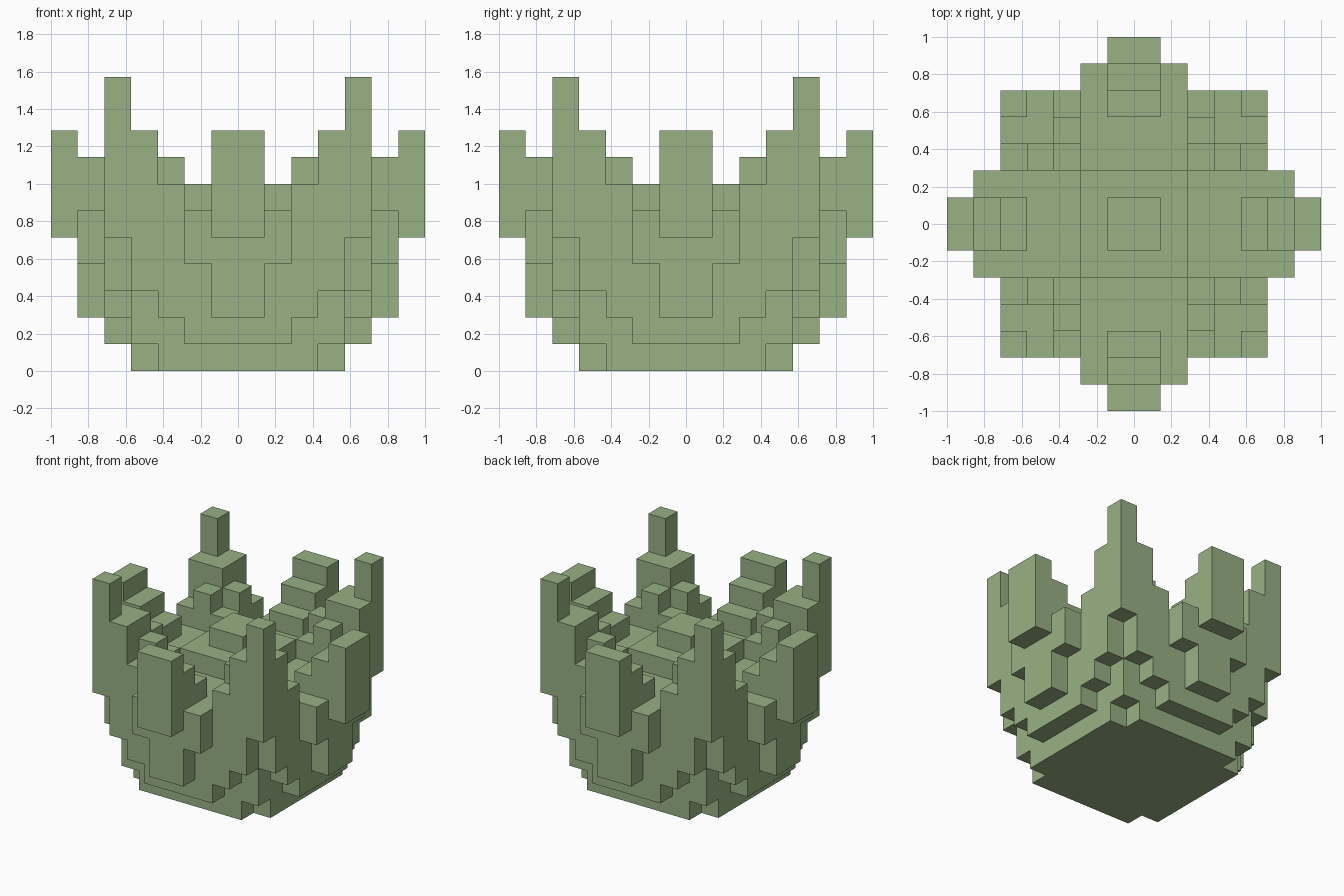
import bpy
import bmesh
from itertools import product
from mathutils import Vector

UNIT = 1 / 7  # edge length of one block

default_cube = bpy.data.objects.get("Cube")
if default_cube:
    bpy.data.objects.remove(default_cube, do_unlink=True)

# Blocks of one eighth of the plan: x range, y range, z range in block units
PARTS = {
    "body": ((0, 4), (0, 3), (0, 6)),
    "centre_step": ((0, 2), (0, 2), (6, 7)),
    "centre_knob": ((0, 1), (0, 1), (7, 8)),
    "inner_corner": ((2, 3), (2, 3), (6, 7)),
    "corner_step": ((2, 3), (3, 4), (6, 8)),
    "corner_post": ((3, 4), (3, 4), (1, 9)),
    "corner_side": ((3, 4), (4, 5), (3, 9)),
    "corner_tower": ((4, 5), (4, 5), (5, 11)),
    "corner_flank": ((2, 3), (4, 5), (2, 7)),
    "side_wall": ((0, 2), (4, 5), (1, 6)),
    "petal_foot": ((0, 1), (4, 5), (6, 7)),
    "petal_middle": ((0, 1), (5, 6), (2, 8)),
    "petal_flank": ((1, 2), (5, 6), (4, 6)),
    "petal_tip": ((0, 1), (6, 7), (5, 9)),
}


def filled_cells(parts):
    """Mirror every part over both axes and the diagonal."""
    cells = set()
    for ranges in parts.values():
        for x, y, z in product(*(range(*r) for r in ranges)):
            for a, b in ((x, y), (y, x)):
                for u, v in product((a, -a - 1), (b, -b - 1)):
                    cells.add((u, v, z))
    return cells


def skin(cells, name, material):
    """Make one mesh from the exposed sides of the cells."""
    bm = bmesh.new()
    corners = {}

    def corner(p):
        key = tuple(round(c) for c in p)
        if key not in corners:
            corners[key] = bm.verts.new(Vector(key) * UNIT)
        return corners[key]

    for cell in cells:
        for axis, side in product(range(3), (0, 1)):
            step = Vector((0, 0, 0))
            step[axis] = 1
            base = Vector(cell)
            neighbour = base + step * (1 if side else -1)
            if tuple(int(c) for c in neighbour) in cells:
                continue
            u, v = Vector((0, 0, 0)), Vector((0, 0, 0))
            u[(axis + 1) % 3] = 1
            v[(axis + 2) % 3] = 1
            start = base + step * side
            loop = [start, start + u, start + u + v, start + v]
            if not side:
                loop.reverse()
            bm.faces.new([corner(p) for p in loop])

    mesh = bpy.data.meshes.new(name)
    bm.to_mesh(mesh)
    bm.free()
    mesh.materials.append(material)
    obj = bpy.data.objects.new(name, mesh)
    bpy.context.collection.objects.link(obj)
    return obj


# Single flat colour
green = bpy.data.materials.new("sage_green")
green.use_nodes = True
colour = (0.31, 0.44, 0.23, 1)
green.diffuse_color = colour
green.node_tree.nodes["Principled BSDF"].inputs["Base Color"].default_value = colour

skin(filled_cells(PARTS), "blocky_plant", green)
